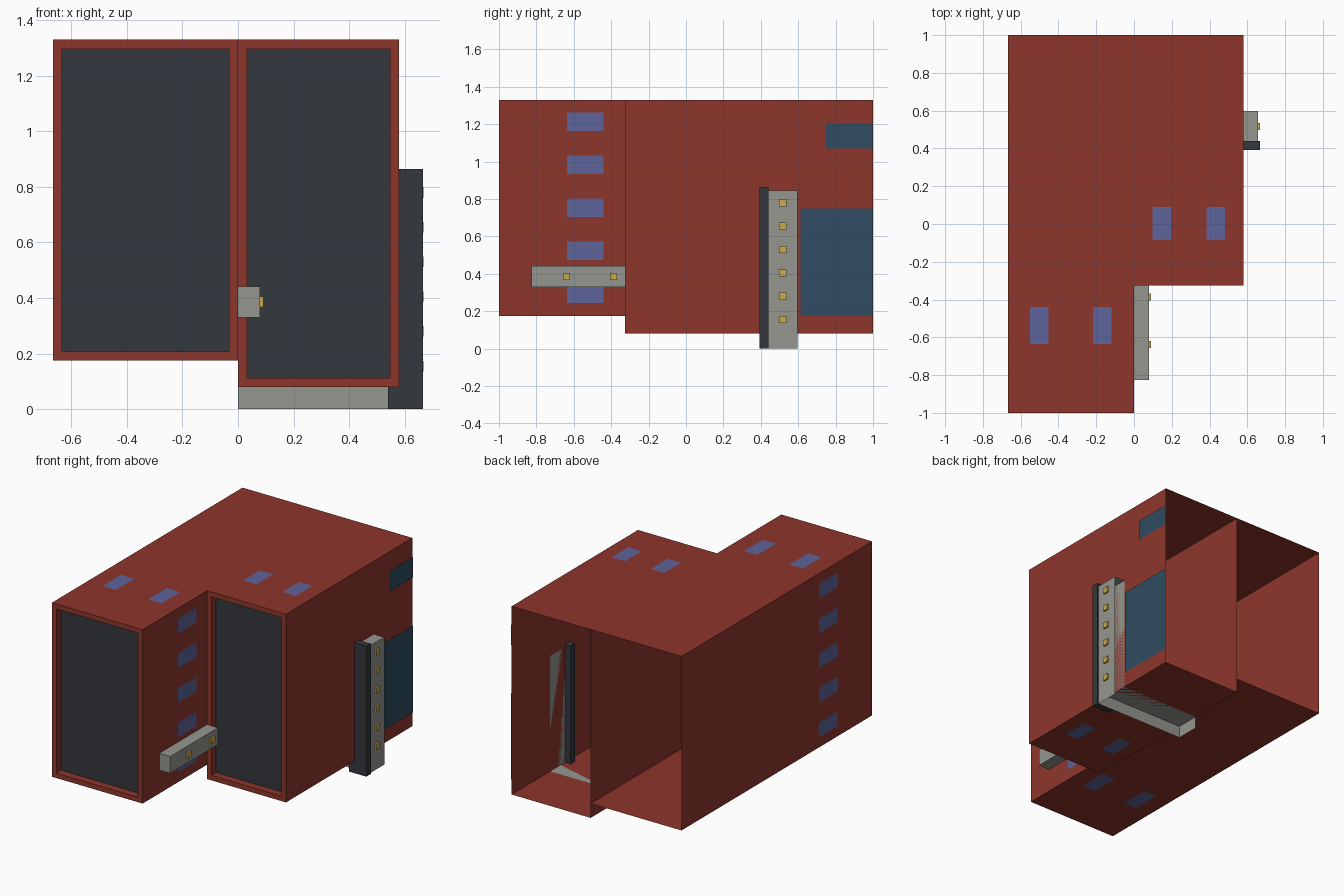
import bpy
import bmesh
from mathutils import Vector

if "Cube" in bpy.data.objects:
    bpy.data.objects.remove(bpy.data.objects["Cube"])


def material(name, rgb):
    m = bpy.data.materials.new(name)
    m.diffuse_color = (*rgb, 1)
    m.use_nodes = True
    m.node_tree.nodes["Principled BSDF"].inputs["Base Color"].default_value = m.diffuse_color
    return m


RED = material("red_paint", (0.27, 0.037, 0.024))
DARK = material("dark_panel", (0.033, 0.039, 0.045))
GREY = material("grey_metal", (0.30, 0.305, 0.275))
BLUE = material("blue_pane", (0.11, 0.125, 0.32))
TEAL = material("teal_panel", (0.028, 0.072, 0.12))
GOLD = material("gold_button", (0.60, 0.40, 0.07))


def finish(name, bm, *mats):
    me = bpy.data.meshes.new(name)
    bm.to_mesh(me)
    bm.free()
    for m in mats:
        me.materials.append(m)
    ob = bpy.data.objects.new(name, me)
    bpy.context.collection.objects.link(ob)
    return ob


def cuboid(lo, hi):
    bm = bmesh.new()
    bmesh.ops.create_cube(bm, size=1)
    for v in bm.verts:
        v.co = Vector([lo[i] if v.co[i] < 0 else hi[i] for i in range(3)])
    bm.normal_update()
    return bm


def box(name, lo, hi, mat):
    return finish(name, cuboid(lo, hi), mat)


def open_faces(bm, direction):
    d = Vector(direction)
    bad = [f for f in bm.faces if f.normal.dot(d) > 0.9]
    bmesh.ops.delete(bm, geom=bad, context='FACES')


def pane(name, axis, pos, a, b, mat, flip=False):
    """Flat rectangle facing along an axis; a and b are the ranges on the other two axes."""
    bm = bmesh.new()
    verts = []
    for u, w in ((a[0], b[0]), (a[1], b[0]), (a[1], b[1]), (a[0], b[1])):
        co = [u, w]
        co.insert(axis, pos)
        verts.append(bm.verts.new(co))
    bm.faces.new(verts[::-1] if flip else verts)
    return finish(name, bm, mat)


def shell(name, lo, hi):
    """Box with an open back and a recessed dark panel in the front."""
    bm = cuboid(lo, hi)
    open_faces(bm, (0, 1, 0))
    front = [f for f in bm.faces if f.normal.y < -0.9]
    bmesh.ops.inset_region(bm, faces=front, thickness=0.046)
    panel = bmesh.ops.extrude_discrete_faces(bm, faces=front)['faces'][0]
    bmesh.ops.translate(bm, verts=panel.verts[:], vec=(0, 0.05, 0))
    panel.material_index = 1
    finish(name, bm, RED, DARK)


# Two cabinets side by side
shell("long_cabinet", (-0.667, -1, 0.175), (0, 1, 1.33))
shell("short_cabinet", (0, -0.325, 0.08), (0.58, 1, 1.33))

# Rows of panes on both sides of the long cabinet
E = 0.003
for i in range(5):
    z = 0.245 + 0.23 * i
    for side, x in (("right", E), ("left", -0.667 - E)):
        pane(f"{side}_pane_{i}", 0, x, (-0.635, -0.44), (z, z + 0.097), BLUE, side == "left")

# Panes on the tops and undersides
for name, bottom, ys, xs in (("long", 0.175, (-0.635, -0.44), (-0.55, -0.216)),
                             ("short", 0.08, (-0.085, 0.09), (0.097, 0.385))):
    for i, x in enumerate(xs):
        pane(f"{name}_top_pane_{i}", 2, 1.33 + E, (x, x + 0.098), ys, BLUE)
        pane(f"{name}_under_pane_{i}", 2, bottom - E, (x, x + 0.098), ys, BLUE, True)

# Side panels near the back
pane("large_side_panel", 0, 0.586, (0.612, 1), (0.175, 0.75), TEAL)
pane("small_side_panel", 0, 0.586, (0.747, 1), (1.07, 1.205), TEAL)

# L-shaped bracket: upright and foot, open behind and below
bm = bmesh.new()
profile = [(0, 0), (0.657, 0), (0.657, 0.845), (0.58, 0.845), (0.58, 0.08), (0, 0.08)]
face = bm.faces.new([bm.verts.new((x, 0.44, z)) for x, z in profile])
top = bmesh.ops.extrude_face_region(bm, geom=[face])['geom']
bmesh.ops.translate(bm, verts=[v for v in top if isinstance(v, bmesh.types.BMVert)],
                    vec=(0, 0.157, 0))
if face.is_valid is False or not any(f.calc_center_median().y < 0.441 for f in bm.faces):
    bm.verts.ensure_lookup_table()
    bm.faces.new([bm.verts[i] for i in range(6)])
bmesh.ops.recalc_face_normals(bm, faces=bm.faces[:])
bm.normal_update()
open_faces(bm, (0, 1, 0))
open_faces(bm, (0, 0, -1))
finish("bracket", bm, GREY)
box("bracket_plate", (0.54, 0.393, 0), (0.667, 0.44, 0.865), DARK)

# Arm on the long cabinet
box("arm", (0, -0.825, 0.33), (0.08, -0.325, 0.442), GREY)


# Buttons on bracket and arm
def button(name, x, y, z):
    r = 0.019
    box(name, (x - 0.025, y - r, z - r), (x + 0.011, y + r, z + r), GOLD)


for i in range(6):
    button(f"bracket_button_{i}", 0.657, 0.517, 0.155 + 0.125 * i)
for i, y in enumerate((-0.638, -0.387)):
    button(f"arm_button_{i}", 0.08, y, 0.386)
